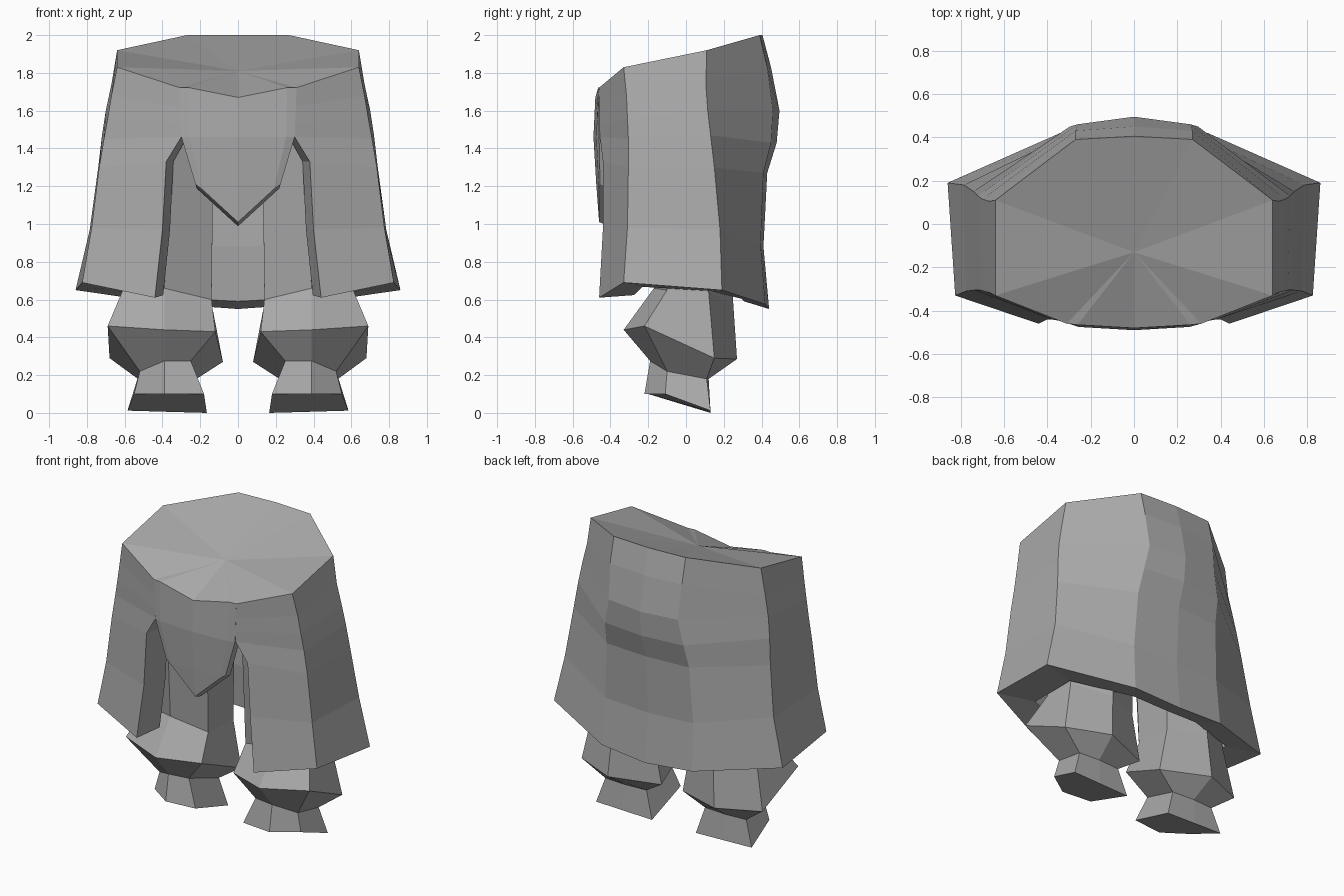
import bpy, bmesh

old = bpy.data.objects.get("Cube")
if old:
    bpy.data.objects.remove(old, do_unlink=True)

grey = bpy.data.materials.new("stone grey")
grey.use_nodes = True
colour = (0.4, 0.4, 0.4, 1)
grey.diffuse_color = colour
grey.node_tree.nodes["Principled BSDF"].inputs["Base Color"].default_value = colour


def finish(name, bm):
    bmesh.ops.remove_doubles(bm, verts=bm.verts, dist=0.0005)
    bmesh.ops.recalc_face_normals(bm, faces=bm.faces)
    me = bpy.data.meshes.new(name)
    bm.to_mesh(me)
    bm.free()
    me.materials.append(grey)
    ob = bpy.data.objects.new(name, me)
    bpy.context.collection.objects.link(ob)
    return ob


def flip(points):
    return [(-x, y, z) for x, y, z in points]


def bridge(bm, a, b, closed=False):
    """Quads between two rows of vertices."""
    n = len(a)
    for i in range(n if closed else n - 1):
        j = (i + 1) % n
        bm.faces.new((a[i], a[j], b[j], b[i]))


# Robe: vertical columns from the front opening round to the back middle
flap_edge = [(.31, -.46, 1.722), (.302, -.46, 1.62), (.30, -.46, 1.53), (.30, -.455, 1.46),
             (.38, -.44, 1.33), (.40, -.44, .97), (.44, -.46, .61)]
front_corner = [(.64, -.33, 1.83), (.67, -.315, 1.68), (.69, -.31, 1.56), (.71, -.305, 1.45),
                (.735, -.305, 1.3), (.775, -.31, .98), (.825, -.33, .69)]
back_corner = [(.64, .11, 1.92), (.67, .105, 1.74), (.70, .115, 1.6), (.72, .13, 1.47),
               (.74, .15, 1.3), (.785, .18, .97), (.86, .19, .65)]
back_side = [(.27, .39, 2), (.27, .43, 1.83), (.26, .46, 1.6), (.295, .45, 1.43),
             (.31, .41, 1.27), (.33, .395, .89), (.34, .42, .575)]
back_middle = [(0, .405, 2), (0, .45, 1.83), (0, .495, 1.6), (0, .48, 1.43),
               (0, .43, 1.27), (0, .41, .88), (0, .44, .55)]
half = [flap_edge, front_corner, back_corner, back_side]
columns = half + [back_middle] + [flip(c) for c in reversed(half)]


def lining(column, at_opening):
    """Inner wall of the thick robe, meeting the outside at the waist."""
    sx, sy = (.9, .6) if at_opening else (.73, .7)
    points = [(x * sx, y * sy, z) for x, y, z in column[1:]]
    x, y, z = points[-1]
    points[-1] = (x, y, z + .45 * (.64 - z))
    return [column[0]] + points


bm = bmesh.new()
outer = [[bm.verts.new(p) for p in c] for c in columns]
inner = [c[:1] + [bm.verts.new(p) for p in lining(pts, i in (0, len(columns) - 1))[1:]]
         for i, (c, pts) in enumerate(zip(outer, columns))]
for sheet in (outer, inner):
    for a, b in zip(sheet, sheet[1:]):
        bridge(bm, a, b)
for k in (0, -1):                                                       # opening edges
    bm.faces.new((outer[k][0], outer[k][1], inner[k][1]))
    bridge(bm, outer[k][1:], inner[k][1:])
bridge(bm, [c[-1] for c in outer], [c[-1] for c in inner])              # hem
finish("robe", bm)

# Waist top: fan of triangles over the upper rim
rim = [c[0] for c in columns] + [(-.26, -.465, 1.722), (0, -.48, 1.67), (.26, -.465, 1.722)]
bm = bmesh.new()
centre = bm.verts.new((0, -.13, 1.81))
ring = [bm.verts.new(p) for p in rim]
for i, v in enumerate(ring):
    bm.faces.new((centre, v, ring[(i + 1) % len(ring)]))
finish("waist_top", bm)

# Pointed front panel
edge = [(.31, -.46, 1.722), (.30, -.46, 1.46), (.225, -.455, 1.21)]
crease = [(.26, -.465, 1.722), (.255, -.475, 1.46), (.19, -.462, 1.185)]
middle = [(0, -.48, 1.67), (0, -.49, 1.46), (0, -.475, 1.21)]
bm = bmesh.new()
cols = [[bm.verts.new(p) for p in c]
        for c in (edge, crease, middle, flip(crease), flip(edge))]
for a, b in zip(cols, cols[1:]):
    bridge(bm, a, b)
tip = bm.verts.new((0, -.46, 1.01))
for a, b in zip(cols, cols[1:]):
    bm.faces.new((a[-1], b[-1], tip))
back = bmesh.ops.extrude_face_region(bm, geom=bm.faces[:], use_keep_orig=True)
for v in back["geom"]:
    if isinstance(v, bmesh.types.BMVert):
        v.co.y += .06
        v.co.x *= .97
        v.co.z -= .022
finish("front_panel", bm)

# Legs: six-sided rings, each front, outer front, outer back, back, inner back, inner front
leg_rings = [
    [(.34, -.28, 1.42), (.55, -.2, 1.42), (.55, .12, 1.42), (.35, .24, 1.42), (.13, .15, 1.42), (.13, -.15, 1.42)],
    [(.39, -.17, .66), (.61, -.10, .65), (.61, .12, .64), (.38, .25, .58), (.14, .15, .58), (.14, -.12, .6)],
    [(.39, -.33, .44), (.69, -.22, .46), (.68, .15, .29), (.40, .27, .285), (.08, .15, .27), (.12, -.22, .43)],
    [(.39, -.19, .275), (.52, -.10, .22), (.53, .11, .18), (.38, .12, .18), (.22, .11, .18), (.25, -.17, .275)],
    [(.39, -.22, .10), (.55, -.11, .10), (.585, .13, .012), (.38, .13, .006), (.165, .13, 0), (.18, -.20, .10)],
]
for name, side in (("left_leg", 1), ("right_leg", -1)):
    bm = bmesh.new()
    rings = [[bm.verts.new((x * side, y, z)) for x, y, z in r] for r in leg_rings]
    for a, b in zip(rings, rings[1:]):
        bridge(bm, a, b, closed=True)
    bm.faces.new(rings[0])
    bm.faces.new(rings[-1])
    finish(name, bm)
